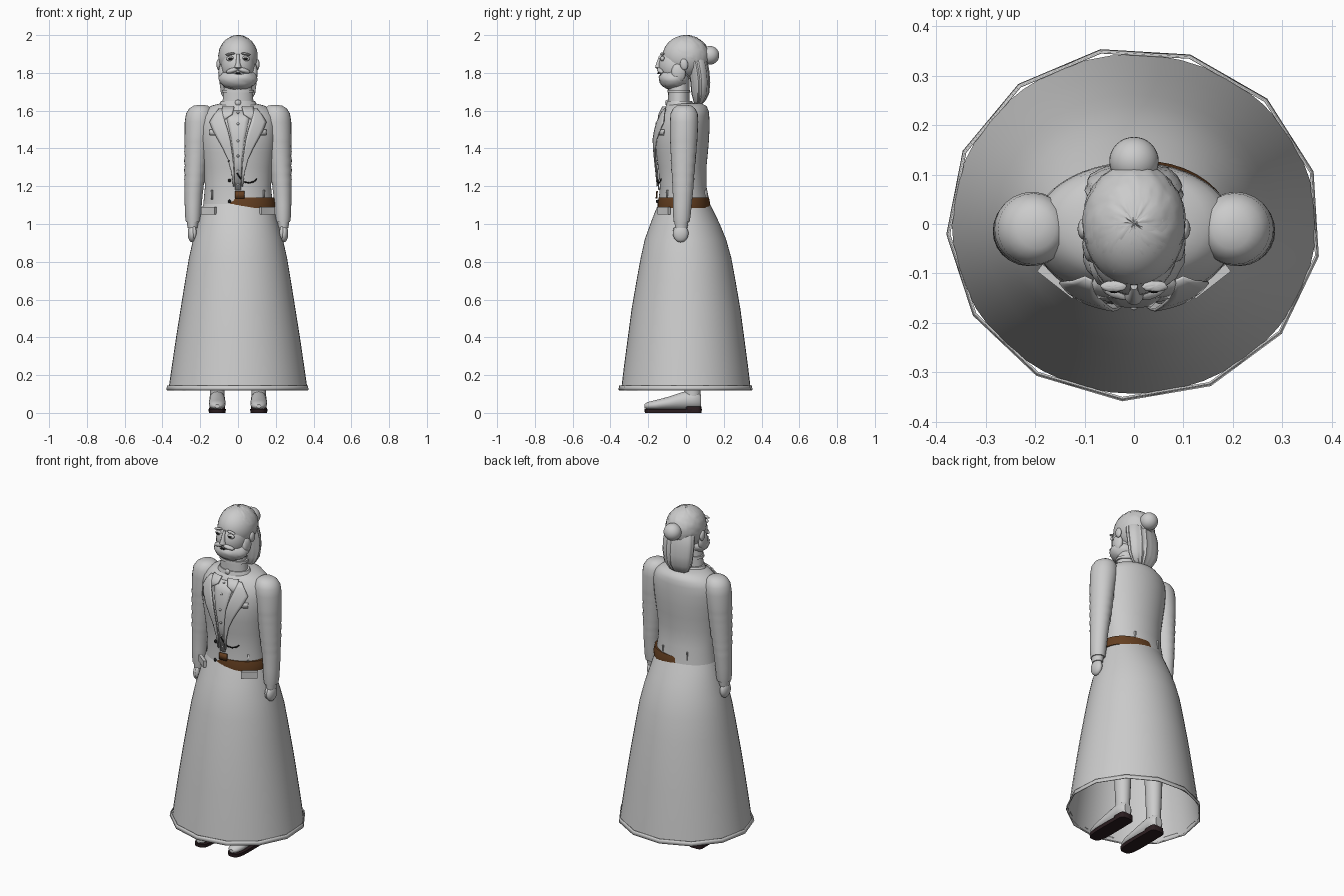
import bpy, bmesh, random
from math import sin, cos, pi, sqrt, radians
from mathutils import Matrix, Vector, Euler

random.seed(4)
cube = bpy.data.objects.get("Cube")
if cube:
    bpy.data.objects.remove(cube)


def material(name, rgb):
    m = bpy.data.materials.new(name)
    m.use_nodes = True
    m.diffuse_color = (*rgb, 1)
    m.node_tree.nodes["Principled BSDF"].inputs["Base Color"].default_value = (*rgb, 1)
    return m


PALE = material("pale_grey", (.6, .6, .6))
LEATHER = material("brown_leather", (.13, .05, .015))
SOLE = material("dark_sole", (.025, .013, .015))
BLACK = material("black", (.012, .012, .012))


def finish(name, bm, mat, angle=40):
    bmesh.ops.recalc_face_normals(bm, faces=bm.faces)
    mesh = bpy.data.meshes.new(name)
    bm.to_mesh(mesh)
    bm.free()
    mesh.materials.append(mat)
    mesh.shade_smooth()
    mesh.set_sharp_from_angle(angle=radians(angle))
    obj = bpy.data.objects.new(name, mesh)
    bpy.context.collection.objects.link(obj)
    return obj


def solidify(obj, thickness):
    mod = obj.modifiers.new("thickness", "SOLIDIFY")
    mod.thickness = thickness
    mod.offset = 0
    return obj


def spow(v, p):
    return abs(v) ** p * (1 if v >= 0 else -1)


def loft(name, sections, mat=PALE, n=32, caps=True, along="z", power=1, flute=0, turn=0):
    """Skin ellipses (position, centre a, centre b, radius a, radius b)."""
    bm = bmesh.new()
    rings = []
    wave = [random.uniform(-flute, flute) for _ in range(n)]
    for t, ca, cb, ra, rb in sections:
        ring = []
        for i in range(n):
            a = 2 * pi * i / n + turn
            u = ca + (ra + wave[i]) * spow(cos(a), power)
            v = cb + (rb + wave[i]) * spow(sin(a), power)
            ring.append(bm.verts.new((u, v, t) if along == "z" else (u, t, v)))
        rings.append(ring)
    for low, high in zip(rings, rings[1:]):
        for i in range(n):
            j = (i + 1) % n
            bm.faces.new((low[i], low[j], high[j], high[i]))
    if caps:
        bm.faces.new(rings[0])
        bm.faces.new(rings[-1])
    return finish(name, bm, mat)


def ball(name, loc, radii, mat=PALE, rot=(0, 0, 0), rough=0, seg=24, keep=None):
    bm = bmesh.new()
    bmesh.ops.create_uvsphere(bm, u_segments=seg, v_segments=seg // 2, radius=1)
    for v in bm.verts:
        v.co *= 1 + random.uniform(-rough, rough)
    m = Matrix.Translation(loc) @ Euler(rot).to_matrix().to_4x4() @ Matrix.Diagonal((*radii, 1))
    bm.transform(m)
    if keep:
        bmesh.ops.delete(bm, geom=[v for v in bm.verts if not keep(v.co)], context="VERTS")
    return finish(name, bm, mat, 60)


def box(name, loc, size, mat=PALE, turn=0):
    bm = bmesh.new()
    bmesh.ops.create_cube(bm, size=1)
    bm.transform(Matrix.Translation(loc) @ Matrix.Rotation(turn, 4, "Z") @ Matrix.Diagonal((*size, 1)))
    return finish(name, bm, mat)


# Jacket body
TORSO = [(1.07, 0, -.01, .185, .138), (1.11, 0, -.01, .183, .136), (1.2, 0, -.015, .175, .123),
         (1.3, 0, -.02, .182, .128), (1.38, 0, -.021, .192, .137), (1.45, 0, -.02, .202, .142),
         (1.52, 0, -.014, .206, .139), (1.57, 0, -.007, .2, .13), (1.6, 0, 0, .18, .12),
         (1.625, 0, 0, .145, .108), (1.637, 0, 0, .1, .085), (1.642, 0, -.01, .06, .05)]
loft("jacket_body", TORSO, n=48)


def front_y(x, z):
    """Front surface of the jacket."""
    for a, b in zip(TORSO, TORSO[1:]):
        if a[0] <= z <= b[0]:
            f = (z - a[0]) / (b[0] - a[0])
            _, _, cy, rx, ry = [p + (q - p) * f for p, q in zip(a, b)]
            return cy - ry * sqrt(max(0, 1 - (x / rx) ** 2))
    return -.1


def strip(name, rows, lift, mat=PALE, side=1, cols=5):
    """Thin cloth plate laid on the jacket front; rows are (z, inner x, outer x)."""
    bm = bmesh.new()
    grid = []
    for z, x0, x1 in rows:
        xs = [side * (x0 + (x1 - x0) * c / cols) for c in range(cols + 1)]
        grid.append([bm.verts.new((x, front_y(x, z) - lift, z)) for x in xs])
    for a, b in zip(grid, grid[1:]):
        for c in range(cols):
            bm.faces.new((a[c], a[c + 1], b[c + 1], b[c]))
    return solidify(finish(name, bm, mat), .006)


# Skirt, hem and waist
loft("skirt", [(.125, 0, 0, .368, .343), (.25, 0, 0, .35, .328), (.4, 0, 0, .328, .308),
               (.55, 0, 0, .304, .288), (.7, 0, 0, .28, .262), (.82, 0, 0, .26, .24),
               (.92, 0, -.003, .237, .215), (1, 0, -.005, .214, .184), (1.06, 0, -.008, .198, .158),
               (1.11, 0, -.01, .182, .135)], n=48, caps=False)
hem = loft("skirt_hem", [(.12, 0, 0, .378, .357), (.145, 0, 0, .374, .352)], n=13, caps=False, turn=.3)
solidify(hem, .004)
loft("belt", [(1.085, .018, -.011, .18, .139), (1.11, .018, -.011, .182, .139),
              (1.14, .018, -.012, .176, .133)], LEATHER, n=40)
strip("buckle", [(1.135, -.015, .035), (1.175, -.015, .035)], .014, LEATHER)

# Shirt front, collar and neck
strip("shirt_front", [(z, -w, w) for z, w in ((1.18, .016), (1.34, .02), (1.45, .035), (1.54, .055), (1.6, .07))], .004)
loft("neck", [(1.62, 0, -.038, .084, .058), (1.69, 0, -.038, .078, .056), (1.76, 0, -.038, .07, .056)])
loft("neck_band", [(1.695, 0, -.038, .086, .061), (1.71, 0, -.038, .085, .06)])
loft("jacket_collar", [(1.62, 0, -.03, .105, .078), (1.65, 0, -.034, .09, .066)])
ball("brooch", (0, -.1, 1.642), (.016, .01, .016))
for z in (1.59, 1.53, 1.44, 1.36, 1.28, 1.21):
    ball("shirt_button", (0, front_y(0, z) - .008, z), (.007, .005, .007), seg=12)
for z in (1.335, 1.23, 1.12):
    ball("jacket_button", (-.045, front_y(-.045, z) - .012, z), (.009, .007, .009), BLACK, seg=12)

# Watch chain
curve = bpy.data.curves.new("watch_chain", "CURVE")
curve.dimensions = "3D"
curve.bevel_depth = .0035
path = [(-.005, 1.27), (.01, 1.245), (.035, 1.222), (.06, 1.217), (.085, 1.225), (.1, 1.238)]
spline = curve.splines.new("POLY")
spline.points.add(len(path) - 1)
for point, (x, z) in zip(spline.points, path):
    point.co = (x, front_y(x, z) - .012, z, 1)
curve.materials.append(BLACK)
bpy.context.collection.objects.link(bpy.data.objects.new("watch_chain", curve))

# Paired parts
for s, tag in ((1, "left_"), (-1, "right_")):
    strip(tag + "lapel", [(1.61, .085, .1), (1.58, .08, .125), (1.54, .068, .15), (1.5, .055, .135),
                          (1.45, .042, .108), (1.4, .034, .08), (1.34, .026, .052), (1.27, .02, .034),
                          (1.2, .018, .026)], .015, side=s)
    strip(tag + "shirt_collar_wing", [(1.62, .02, .08), (1.58, .03, .09), (1.55, .075, .095)], .014, side=s)
    strip(tag + "breast_pocket", [(1.47, .11, .15), (1.5, .11, .15)], .005, side=s)
    strip(tag + "front_belt_loop", [(1.13, .135, .141), (1.18, .135, .141)], .006, side=s)
    box(tag + "back_belt_loop", (s * .08, .106, 1.155), (.006, .01, .05))
    box(tag + "hip_pocket", (s * .155, -.116, 1.07), (.09, .018, .04), turn=s * radians(38))

    # Sleeve with soft folds at the elbow
    sleeve = [(1.01, s * .238, -.023, .038, .042), (1.04, s * .238, -.022, .042, .046),
              (1.1, s * .237, -.02, .045, .05)]
    for k in range(13):
        f = k / 12
        r = .048 + .02 * f + (.0025 if k % 2 else -.0015) * sin(pi * f)
        sleeve.append((1.16 + .3 * f, s * (.235 - .02 * f), -.017 + .005 * f, r, r + .005))
    sleeve += [(1.54, s * .206, -.01, .076, .075), (1.585, s * .203, -.01, .072, .072),
               (1.612, s * .2, -.01, .058, .058), (1.626, s * .197, -.01, .038, .04),
               (1.631, s * .195, -.01, .012, .012)]
    loft(tag + "sleeve", sleeve, n=24)
    loft(tag + "cuff", [(.98, s * .24, -.025, .027, .033), (1.015, s * .24, -.024, .032, .037)], n=20)
    ball(tag + "hand", (s * .243, -.028, .95), (.023, .041, .047))
    ball(tag + "thumb", (s * .232, -.055, .955), (.012, .014, .032))

    # Leg and shoe
    x = s * .11
    loft(tag + "leg", [(.09, x, .035, .038, .042), (.3, x, .035, .046, .05), (.6, x, .02, .06, .06),
                       (.95, x * .9, 0, .07, .07)], n=20)
    loft(tag + "shoe", [(-.22, x, .035, .012, .01), (-.205, x, .038, .03, .019), (-.16, x, .042, .043, .026),
                        (-.09, x, .052, .045, .034), (-.02, x, .064, .042, .046), (.03, x, .07, .042, .05),
                        (.065, x, .068, .037, .047), (.08, x, .062, .022, .034)], n=24, along="y")
    loft(tag + "sole", [(0, x, -.068, .044, .15), (.02, x, -.068, .046, .152)], SOLE, n=28, power=.55)
    loft(tag + "heel", [(0, x, .04, .043, .042), (.033, x, .04, .042, .041)], SOLE, n=24, power=.5)

    # Face details
    ball(tag + "ear", (s * .102, -.01, 1.845), (.012, .021, .03), rot=(.15, 0, 0))
    ball(tag + "eye_socket", (s * .04, -.124, 1.875), (.022, .012, .014))
    ball(tag + "eye", (s * .04, -.132, 1.875), (.013, .008, .007), BLACK, seg=16)
    ball(tag + "brow", (s * .042, -.126, 1.9), (.026, .011, .006), rot=(0, s * .15, 0), rough=.08)
    ball(tag + "moustache", (s * .03, -.136, 1.813), (.036, .016, .013), rot=(0, s * .3, s * .25), rough=.05)
    ball(tag + "whisker", (s * .084, -.04, 1.8), (.02, .038, .05), rough=.05)

# Head
ball("skull", (0, -.003, 1.885), (.104, .122, .114), seg=32)
ball("face", (0, -.05, 1.835), (.088, .095, .1), seg=32)
ball("beard", (0, -.062, 1.768), (.102, .082, .06), rough=.035, seg=32)
loft("nose", [(1.82, 0, -.14, .012, .012), (1.828, 0, -.144, .019, .02), (1.85, 0, -.142, .012, .016),
              (1.885, 0, -.135, .008, .01), (1.9, 0, -.125, .007, .008)], n=14)
ball("mouth", (0, -.146, 1.798), (.016, .008, .004), BLACK, seg=12)

# Hair cap, long back hair and bun
ball("hair_cap", (0, .001, 1.886), (.1045, .1225, .1135), rough=.016, seg=56,
     keep=lambda p: p.z > 1.885 - .5 * p.y)
loft("back_hair", [(1.632, 0, .065, .035, .016), (1.65, 0, .07, .065, .03), (1.69, 0, .075, .088, .046),
                   (1.75, 0, .075, .096, .052), (1.81, 0, .068, .098, .054), (1.86, 0, .058, .092, .055),
                   (1.9, 0, .045, .07, .05)], n=40, flute=.004)
ball("hair_bun", (0, .127, 1.893), (.05, .049, .049), seg=32)
